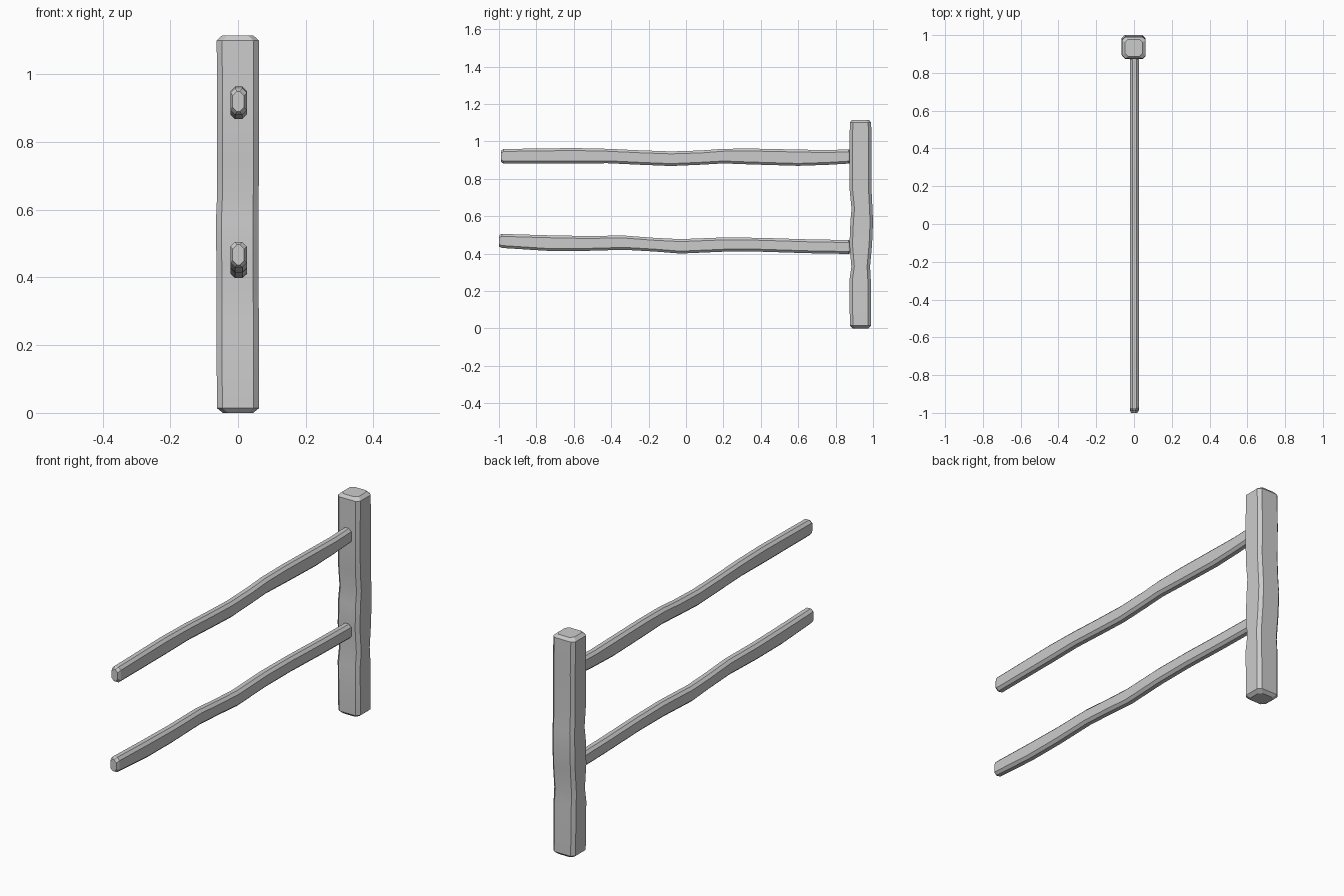
import bpy, bmesh
from mathutils import Vector

cube = bpy.data.objects.get("Cube")
if cube:
    bpy.data.objects.remove(cube)

# One weathered grey for the whole fence
grey = bpy.data.materials.new("weathered_grey")
grey.use_nodes = True
colour = (0.6, 0.6, 0.6, 1)
grey.diffuse_color = colour
grey.node_tree.nodes["Principled BSDF"].inputs["Base Color"].default_value = colour


def section(u0, u1, v0, v1, c):
    """Rectangle with chamfered corners, as eight points."""
    return [(u0 + c, v0), (u1 - c, v0), (u1, v0 + c), (u1, v1 - c),
            (u1 - c, v1), (u0 + c, v1), (u0, v1 - c), (u0, v0 + c)]


def hewn_beam(name, stations, chamfer, place):
    """Loft chamfered rectangles: (distance, u0, u1, v0, v1) per station."""
    bm = bmesh.new()
    rings = []
    for t, *box in stations:
        rings.append([bm.verts.new(place(t, u, v)) for u, v in section(*box, chamfer)])
    for a, b in zip(rings, rings[1:]):
        for i in range(8):
            j = (i + 1) % 8
            bm.faces.new((a[i], a[j], b[j], b[i]))
    bm.faces.new(rings[0][::-1])
    bm.faces.new(rings[-1])
    bmesh.ops.recalc_face_normals(bm, faces=bm.faces)
    mesh = bpy.data.meshes.new(name)
    bm.to_mesh(mesh)
    bm.free()
    mesh.materials.append(grey)
    obj = bpy.data.objects.new(name, mesh)
    bpy.context.collection.objects.link(obj)
    bpy.ops.object.select_all(action='DESELECT')
    obj.select_set(True)
    bpy.context.view_layer.objects.active = obj
    bpy.ops.object.shade_smooth_by_angle(angle=0.45)
    return obj


# Upright post: height, x range, y range
hewn_beam("post", [
    (0.0, -.045, .045, .89, .975),
    (0.014, -.062, .062, .876, .99),
    (0.26, -.064, .062, .874, .988),
    (0.33, -.063, .061, .884, .984),
    (0.45, -.064, .061, .874, .995),
    (0.57, -.065, .06, .879, 1.0),
    (0.64, -.062, .061, .885, .997),
    (0.74, -.062, .062, .875, .992),
    (0.94, -.062, .062, .874, .993),
    (1.10, -.063, .062, .876, .99),
    (1.115, -.047, .045, .888, .978),
], 0.016, lambda t, u, v: Vector((u, v, t)))


def rail(name, profile):
    """Rail along y from (y, bottom, top) points, with small end caps."""
    stations = [(y, -.022, .026, lo, hi) for y, lo, hi in profile]
    for k in (0, -1):
        y, lo, hi = profile[k]
        stations[k] = (y, -.016, .018, lo, hi)
    hewn_beam(name, stations, 0.013, lambda t, u, v: Vector((u, t, v)))


rail("upper_rail", [
    (-.99, .89, .95), (-.975, .881, .959), (-.6, .881, .964), (-.42, .883, .96),
    (-.25, .875, .952), (-.08, .868, .946), (.08, .875, .951), (.2, .882, .96),
    (.36, .876, .961), (.6, .869, .956), (.75, .874, .953), (.87, .881, .957),
    (.885, .89, .948)])
rail("lower_rail", [
    (-1.0, .437, .497), (-.985, .43, .505), (-.75, .415, .498), (-.55, .414, .494),
    (-.33, .42, .496), (-.17, .411, .484), (-.03, .4, .477), (.2, .41, .486),
    (.4, .41, .484), (.65, .402, .476), (.87, .398, .472), (.885, .406, .464)])
